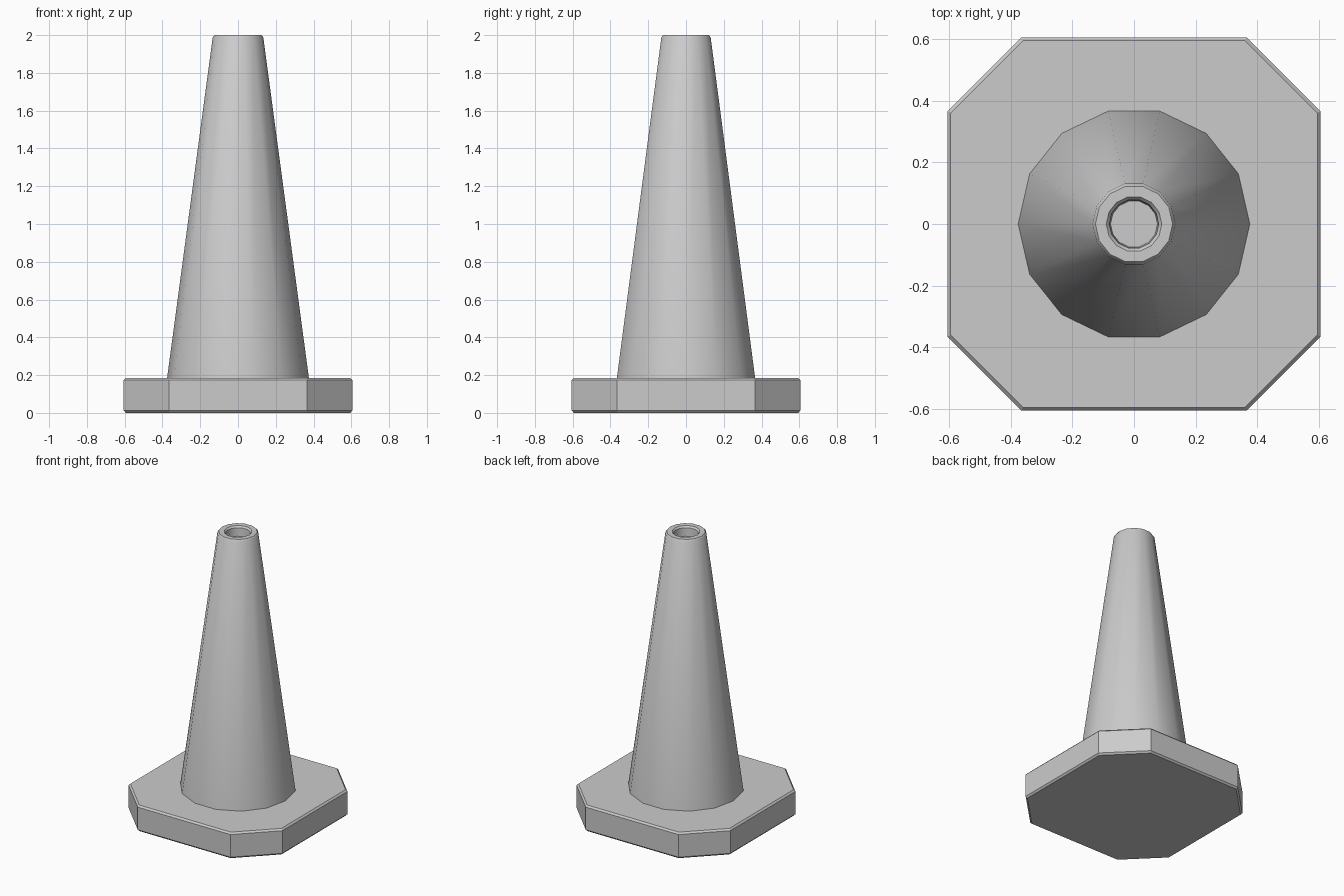
import bpy, bmesh, math

cube = bpy.data.objects.get("Cube")
if cube:
    bpy.data.objects.remove(cube, do_unlink=True)

# Single plain grey
grey = bpy.data.materials.new("plain_grey")
grey.use_nodes = True
colour = (0.6, 0.6, 0.6, 1)
grey.diffuse_color = colour
grey.node_tree.nodes["Principled BSDF"].inputs["Base Color"].default_value = colour


def loft(name, rings):
    """Bridge equal-length rings of points and cap both ends."""
    bm = bmesh.new()
    loops = [[bm.verts.new(p) for p in ring] for ring in rings]
    n = len(loops[0])
    for low, high in zip(loops, loops[1:]):
        for i in range(n):
            j = (i + 1) % n
            bm.faces.new((low[i], low[j], high[j], high[i]))
    bm.faces.new(loops[0][::-1])
    bm.faces.new(loops[-1])
    bmesh.ops.recalc_face_normals(bm, faces=bm.faces)
    mesh = bpy.data.meshes.new(name)
    bm.to_mesh(mesh)
    bm.free()
    obj = bpy.data.objects.new(name, mesh)
    bpy.context.collection.objects.link(obj)
    mesh.materials.append(grey)
    bpy.ops.object.select_all(action='DESELECT')
    obj.select_set(True)
    bpy.context.view_layer.objects.active = obj
    bpy.ops.object.shade_smooth_by_angle(angle=math.radians(30))
    return obj


def octagon(half, flat, z):
    """Square with cut corners."""
    quarter = [(half, -flat), (half, flat)]
    points = []
    for turn in range(4):
        for x, y in quarter:
            for _ in range(turn):
                x, y = -y, x
            points.append((x, y, z))
    return points


def circle(radius, z, sides=14):
    return [(radius * math.cos(math.tau * i / sides),
             radius * math.sin(math.tau * i / sides), z) for i in range(sides)]


# Base slab with chamfered top and bottom edges
loft("base", [octagon(*s) for s in (
    (0.594, 0.36, 0), (0.605, 0.365, 0.012),
    (0.605, 0.365, 0.173), (0.594, 0.36, 0.185))])

# Tapered body with a chamfered rim and a recessed top
loft("cone", [circle(*s) for s in (
    (0.376, 0.18), (0.134, 1.988), (0.125, 2.0), (0.09, 2.0),
    (0.08, 1.988), (0.076, 1.93))])
